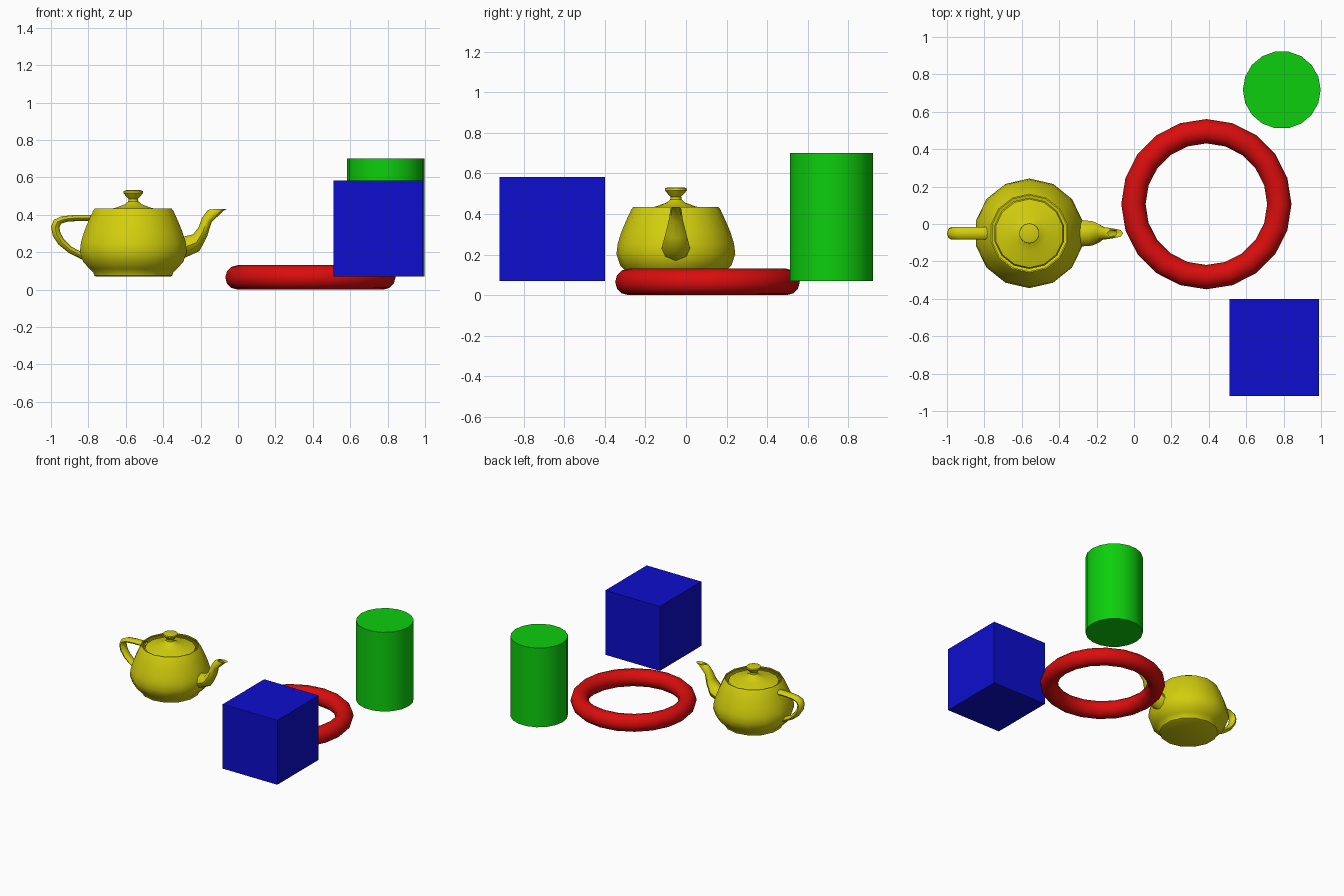
import bpy, bmesh, math
from mathutils import Vector

if "Cube" in bpy.data.objects:
    bpy.data.objects.remove(bpy.data.objects["Cube"])

S = 0.1465                            # teapot scale
ORIGIN = Vector((-0.56, -0.05, 0.07))  # teapot base centre


def material(name, rgb):
    m = bpy.data.materials.new(name)
    m.diffuse_color = (*rgb, 1)
    m.use_nodes = True
    m.node_tree.nodes["Principled BSDF"].inputs["Base Color"].default_value = m.diffuse_color
    return m


RED = material("red", (0.7, 0.004, 0.004))
GREEN = material("green", (0.004, 0.62, 0.004))
BLUE = material("blue", (0.004, 0.004, 0.62))
YELLOW = material("yellow", (0.65, 0.62, 0.004))


def finish(name, bm, mat, angle=40):
    bmesh.ops.remove_doubles(bm, verts=bm.verts, dist=1e-5)
    bmesh.ops.recalc_face_normals(bm, faces=bm.faces)
    me = bpy.data.meshes.new(name)
    bm.to_mesh(me)
    bm.free()
    me.materials.append(mat)
    for p in me.polygons:
        p.use_smooth = True
    me.set_sharp_from_angle(angle=math.radians(angle))
    ob = bpy.data.objects.new(name, me)
    bpy.context.collection.objects.link(ob)
    return ob


def bezier(a, b, c, d, t):
    a, b, c, d = map(Vector, (a, b, c, d))
    u = 1 - t
    return a * u**3 + b * 3 * u * u * t + c * 3 * u * t * t + d * t**3


def bez_points(ctrl, n):
    return [bezier(*ctrl, i / n) for i in range(n + 1)]


def loft(bm, rings, wrap=False, cap_start=False, cap_end=False):
    vs = [[bm.verts.new(p) for p in r] for r in rings]
    n = len(vs)
    for i in range(n if wrap else n - 1):
        a, b = vs[i], vs[(i + 1) % n]
        for j in range(len(a)):
            k = (j + 1) % len(a)
            bm.faces.new((a[j], a[k], b[k], b[j]))
    if cap_start:
        bm.faces.new(vs[0])
    if cap_end:
        bm.faces.new(vs[-1])


def lathe(name, profile, sides, cap_start=False, cap_end=False):
    # teapot parts have a corner pointing along y
    rings = []
    for r, z in profile:
        ring = []
        for i in range(sides):
            a = math.pi / 2 + 2 * math.pi * i / sides
            ring.append(ORIGIN + S * Vector((r * math.cos(a), r * math.sin(a), z)))
        rings.append(ring)
    bm = bmesh.new()
    loft(bm, rings, cap_start=cap_start, cap_end=cap_end)
    return finish(name, bm, YELLOW)


def tube(name, sections):
    # each section: inner point (x, z), outer point (x, z), half width control
    rings = []
    for (xi, zi), (xo, zo), w in sections:
        half = bez_points(((xi, 0, zi), (xi, w, zi), (xo, w, zo), (xo, 0, zo)), 4)
        back = [Vector((p.x, -p.y, p.z)) for p in half[-2:0:-1]]
        rings.append([ORIGIN + S * p for p in half + back])
    bm = bmesh.new()
    loft(bm, rings)
    return finish(name, bm, YELLOW, 50)


def sections(inner, outer, widths, n):
    w = [p.x for p in bez_points([(v, 0) for v in widths], n)]
    return list(zip([tuple(p) for p in bez_points(inner, n)],
                    [tuple(p) for p in bez_points(outer, n)], w))


# Teapot body with rolled rim and flat bottom
profile = bez_points(((1.4, 2.4), (1.3375, 2.53), (1.4375, 2.53), (1.5, 2.4)), 3)
profile += bez_points(((1.5, 2.4), (1.75, 1.875), (2, 1.35), (2, 0.9)), 4)[1:]
profile += bez_points(((2, 0.9), (2, 0.45), (1.5, 0.225), (1.5, 0.15)), 3)[1:]
profile += [Vector((1.46, 0.03)), Vector((1.4, 0.0))]
lathe("teapot_body", [tuple(p) for p in profile], 14, cap_end=True)

# Lid with knob
lathe("teapot_lid", [(0.25, 3.15), (0.36, 3.12), (0.37, 3.05), (0.29, 2.95),
                     (0.18, 2.83), (0.19, 2.74), (0.3, 2.64), (0.65, 2.51),
                     (1.05, 2.42), (1.25, 2.36), (1.3, 2.25)], 14, cap_start=True)

# Handle: upper and lower arc
upper = sections([(-1.55, 2.025), (-2.3, 2.025), (-2.7, 2.025), (-2.7, 1.8)],
                 [(-1.5, 2.25), (-2.5, 2.25), (-3, 2.25), (-3, 1.8)], [0.3] * 4, 4)
lower = sections([(-2.7, 1.8), (-2.7, 1.575), (-2.5, 1.125), (-1.88, 0.88)],
                 [(-3, 1.8), (-3, 1.35), (-2.65, 0.9375), (-1.8, 0.58)], [0.3] * 4, 4)
tube("teapot_handle", upper + lower[1:])

# Spout with turned-in lip
neck = sections([(1.7, 1.425), (2.6, 1.425), (2.3, 2.1), (2.7, 2.4)],
                [(1.7, 0.6), (3.1, 0.825), (2.4, 2.025), (3.3, 2.4)],
                [0.66, 0.66, 0.25, 0.25], 4)
lip = sections([(2.7, 2.4), (2.8, 2.475), (2.9, 2.475), (2.8, 2.4)],
               [(3.3, 2.4), (3.525, 2.494), (3.45, 2.5125), (3.2, 2.4)],
               [0.25, 0.25, 0.15, 0.15], 3)
tube("teapot_spout", neck + lip[1:])

# Ring lying on the floor
rings = []
for i in range(20):
    a = 2 * math.pi * i / 20
    ring = []
    for j in range(12):
        b = 2 * math.pi * j / 12
        r = 0.39 + 0.065 * math.cos(b)
        ring.append((0.387 + r * math.cos(a), 0.106 + r * math.sin(a),
                     0.065 + 0.065 * math.sin(b)))
    rings.append(ring)
bm = bmesh.new()
loft(bm, rings, wrap=True)
finish("ring", bm, RED)

# Upright cylinder
rings = [[(0.79 + 0.208 * math.cos(math.pi * i / 9),
           0.717 + 0.208 * math.sin(math.pi * i / 9), z) for i in range(18)]
         for z in (0.07, 0.70)]
bm = bmesh.new()
loft(bm, rings, cap_start=True, cap_end=True)
finish("cylinder", bm, GREEN)

# Box
x0, x1, y0, y1 = 0.51, 0.99, -0.92, -0.40
rings = [[(x0, y0, z), (x1, y0, z), (x1, y1, z), (x0, y1, z)] for z in (0.07, 0.582)]
bm = bmesh.new()
loft(bm, rings, cap_start=True, cap_end=True)
finish("box", bm, BLUE)
